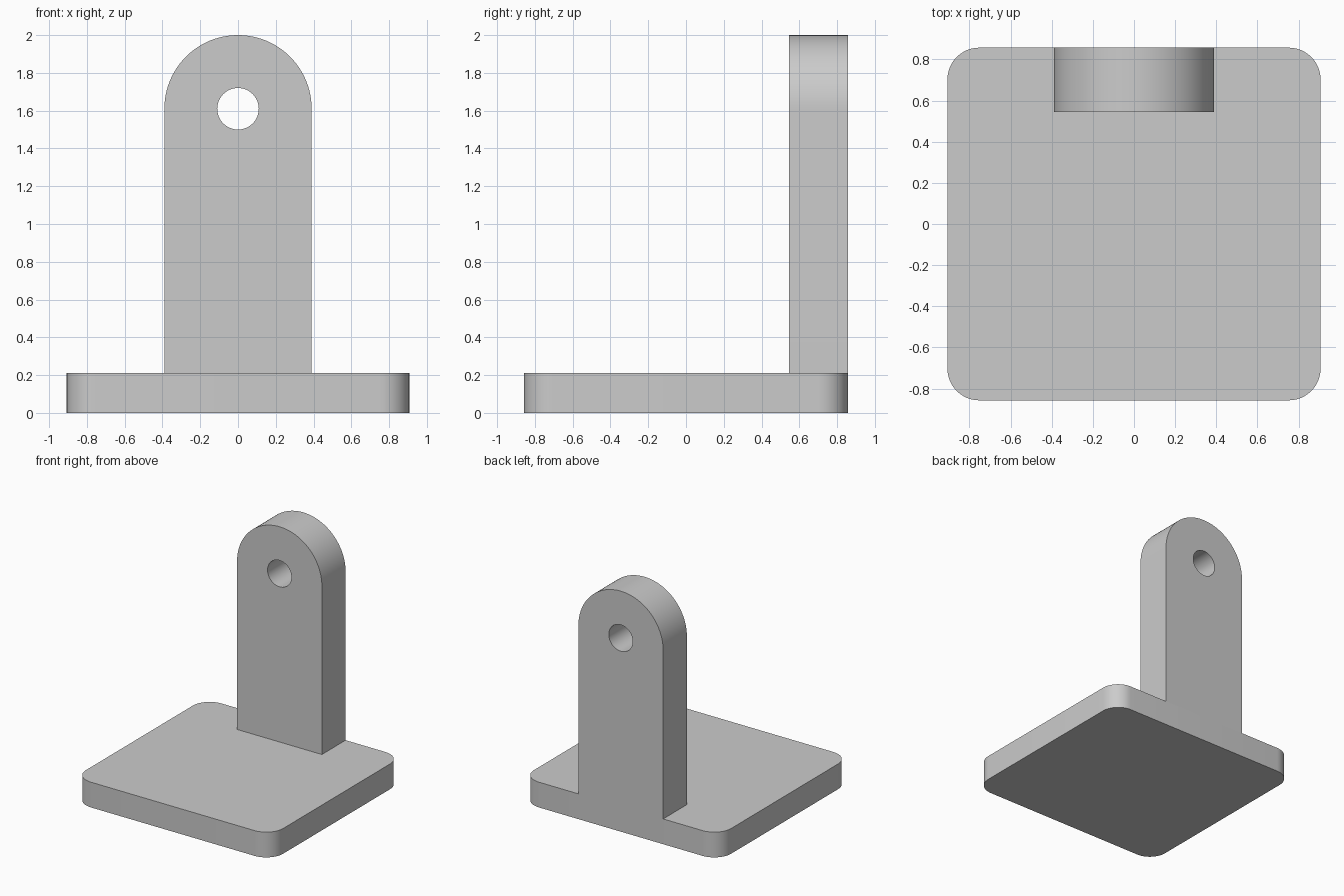
import bpy
import bmesh
from math import sin, cos, pi, radians
from mathutils import Matrix, Vector

default = bpy.data.objects.get("Cube")
if default:
    bpy.data.objects.remove(default, do_unlink=True)

# Shared colour
GREY = (0.6, 0.6, 0.6, 1.0)
grey = bpy.data.materials.new("plain grey")
grey.use_nodes = True
grey.diffuse_color = GREY
grey.node_tree.nodes["Principled BSDF"].inputs["Base Color"].default_value = GREY

# Main dimensions
HALF_X, HALF_Y, BASE_TOP = 0.907, 0.857, 0.21
CORNER = 0.155
LUG_R, LUG_FRONT, LUG_CENTRE = 0.39, 0.545, 1.61
HOLE_R = 0.11


def arc(cx, cy, radius, start, end, steps):
    """Points along an arc, both ends included."""
    angles = [start + (end - start) * i / steps for i in range(steps + 1)]
    return [(cx + radius * cos(a), cy + radius * sin(a)) for a in angles]


def extruded(name, outlines, depth, matrix):
    """Fill closed 2D outlines (later ones are holes) and extrude along local z."""
    bm = bmesh.new()
    edges = []
    for points in outlines:
        verts = [bm.verts.new((x, y, 0)) for x, y in points]
        edges += [bm.edges.new((v, verts[i - 1])) for i, v in enumerate(verts)]
    bmesh.ops.triangle_fill(bm, edges=edges, use_beauty=True, normal=(0, 0, 1))
    grown = bmesh.ops.extrude_face_region(bm, geom=bm.faces[:])["geom"]
    moved = [g for g in grown if isinstance(g, bmesh.types.BMVert)]
    bmesh.ops.translate(bm, verts=moved, vec=Vector((0, 0, depth)))
    bm.transform(matrix)
    bmesh.ops.recalc_face_normals(bm, faces=bm.faces[:])
    mesh = bpy.data.meshes.new(name)
    bm.to_mesh(mesh)
    bm.free()
    mesh.materials.append(grey)
    obj = bpy.data.objects.new(name, mesh)
    bpy.context.collection.objects.link(obj)
    bpy.ops.object.select_all(action="DESELECT")
    obj.select_set(True)
    bpy.context.view_layer.objects.active = obj
    bpy.ops.object.shade_smooth_by_angle(angle=radians(30))
    return obj


# Base plate with rounded vertical corners
base = []
for i, (sx, sy) in enumerate([(1, 1), (-1, 1), (-1, -1), (1, -1)]):
    base += arc(sx * (HALF_X - CORNER), sy * (HALF_Y - CORNER), CORNER,
                i * pi / 2, (i + 1) * pi / 2, 12)
extruded("base_plate", [base], BASE_TOP, Matrix())

# Upright lug: round top, straight sides, through hole, flush with the back
lug = [(-LUG_R, BASE_TOP), (LUG_R, BASE_TOP)] + arc(0, LUG_CENTRE, LUG_R, 0, pi, 48)
hole = arc(0, LUG_CENTRE, HOLE_R, 0, 2 * pi, 48)[:-1]
stand = Matrix.Translation((0, HALF_Y, 0)) @ Matrix.Rotation(pi / 2, 4, "X")
extruded("upright_lug", [lug, hole], HALF_Y - LUG_FRONT, stand)
